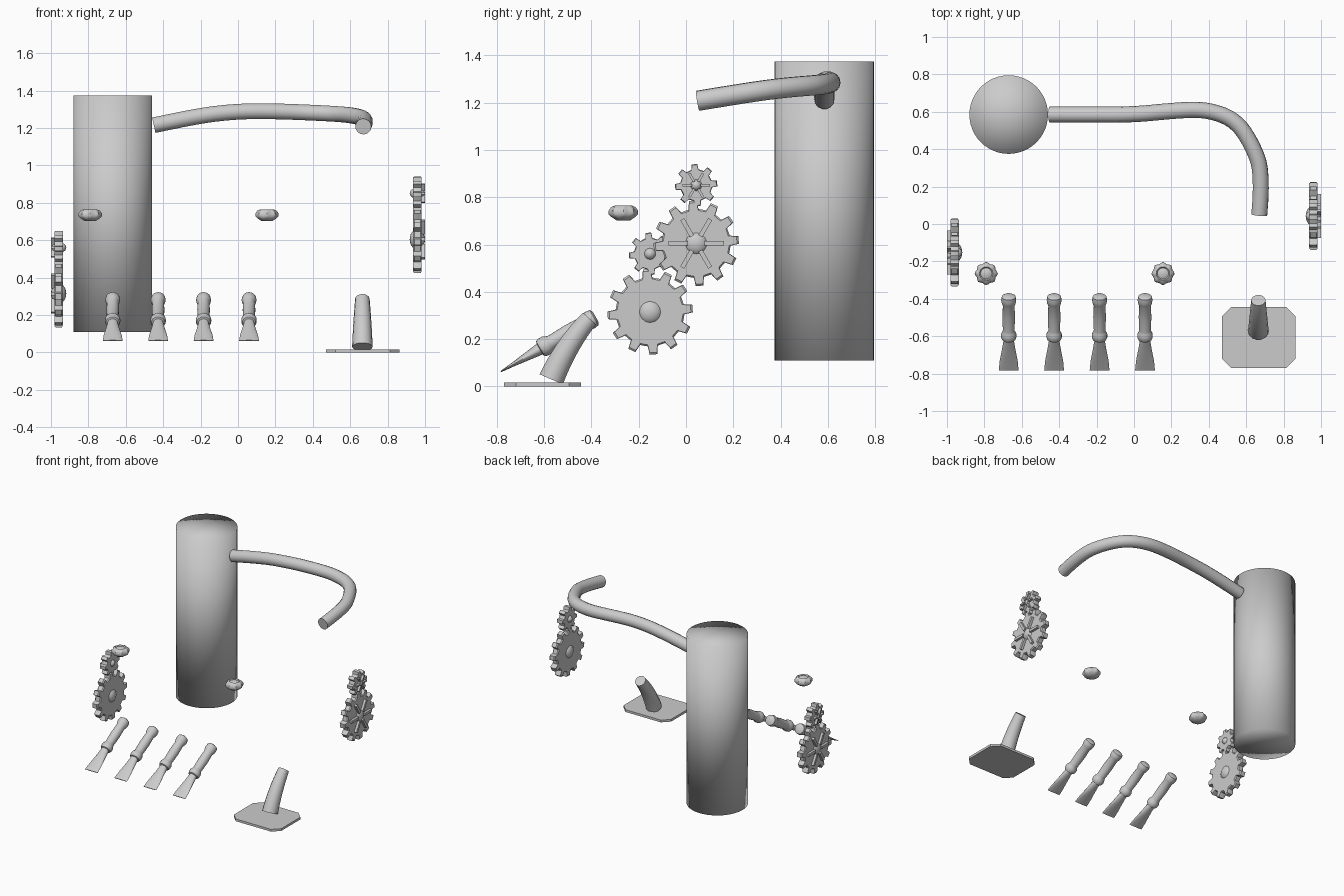
import bpy, bmesh, math
from math import sin, cos, pi
from mathutils import Vector, Matrix

cube = bpy.data.objects.get("Cube")
if cube:
    bpy.data.objects.remove(cube, do_unlink=True)

GREY = (0.6, 0.6, 0.6, 1.0)
grey = bpy.data.materials.new("plain_grey")
grey.use_nodes = True
grey.diffuse_color = GREY
grey.node_tree.nodes["Principled BSDF"].inputs["Base Color"].default_value = GREY


def finish(obj, angle=40):
    """Apply the material and shade smooth, keeping edges over the angle sharp."""
    obj.data.materials.clear()
    obj.data.materials.append(grey)
    bpy.ops.object.select_all(action='DESELECT')
    obj.select_set(True)
    bpy.context.view_layer.objects.active = obj
    if angle is None:
        bpy.ops.object.shade_smooth()
    else:
        bpy.ops.object.shade_smooth_by_angle(angle=math.radians(angle))
    return obj


def add_mesh(name, bm, angle=40):
    bmesh.ops.recalc_face_normals(bm, faces=bm.faces)
    mesh = bpy.data.meshes.new(name)
    bm.to_mesh(mesh)
    bm.free()
    obj = bpy.data.objects.new(name, mesh)
    bpy.context.collection.objects.link(obj)
    return finish(obj, angle)


def loft(name, rings, angle=40, fan=False):
    """Skin a list of closed rings and cap both ends."""
    bm = bmesh.new()
    loops = [[bm.verts.new(p) for p in ring] for ring in rings]
    n = len(loops[0])
    for a, b in zip(loops, loops[1:]):
        for i in range(n):
            j = (i + 1) % n
            bm.faces.new((a[i], a[j], b[j], b[i]))
    caps = [bm.faces.new(loops[0][::-1]), bm.faces.new(loops[-1])]
    if fan:
        bmesh.ops.poke(bm, faces=caps)
    return add_mesh(name, bm, angle)


def ring(centre, u, v, n):
    """Ellipse of n points with half axes u and v."""
    return [centre + u * cos(2 * pi * i / n) + v * sin(2 * pi * i / n) for i in range(n)]


def tube(name, points, radii, depth):
    """Smooth round tube following the points."""
    curve = bpy.data.curves.new(name, 'CURVE')
    curve.dimensions = '3D'
    curve.bevel_depth = depth
    curve.bevel_resolution = 5
    curve.use_fill_caps = True
    spline = curve.splines.new('NURBS')
    spline.points.add(len(points) - 1)
    for p, co, r in zip(spline.points, points, radii):
        p.co = (*co, 1)
        p.radius = r
    spline.order_u = 3
    spline.use_endpoint_u = True
    spline.resolution_u = 5
    obj = bpy.data.objects.new(name, curve)
    bpy.context.collection.objects.link(obj)
    bpy.ops.object.select_all(action='DESELECT')
    obj.select_set(True)
    bpy.context.view_layer.objects.active = obj
    bpy.ops.object.convert(target='MESH')
    return finish(bpy.context.view_layer.objects.active)


X, Y, Z = Vector((1, 0, 0)), Vector((0, 1, 0)), Vector((0, 0, 1))

# Tall body, softly shaded across its rims
body = Vector((-0.67, 0.585, 0))
loft("body_cylinder", [ring(body + Z * z, X * 0.21, Y * 0.21, 48) for z in (0.11, 1.375)],
     angle=None, fan=True)

# Curved arm, hooking forward at its end
arm = [(-0.45, 0.585, 1.215), (-0.22, 0.585, 1.265), (0, 0.585, 1.29), (0.2, 0.605, 1.29),
       (0.38, 0.615, 1.283), (0.54, 0.56, 1.275), (0.63, 0.43, 1.265),
       (0.69, 0.27, 1.245), (0.67, 0.05, 1.208)]
tube("curved_arm", arm, [1] * len(arm), 0.043)

# Base plate with clipped corners
bm = bmesh.new()
corners = []
for sx, sy, swap in ((1, 1, 0), (-1, 1, 1), (-1, -1, 0), (1, -1, 1)):
    pair = [(0.197, 0.113), (0.147, 0.163)]
    for px, py in (pair[::-1] if swap else pair):
        corners.append(Vector((0.667 + sx * px, -0.607 + sy * py, 0)))
bm.free()
loft("base_plate", [[c + Z * z for c in corners] for z in (0, 0.017)], angle=20)

# Bent, tapering post on the plate
tube("bent_post", [(0.665, -0.57, 0.03), (0.665, -0.505, 0.18), (0.665, -0.408, 0.287)],
     [1.0, 0.88, 0.7], 0.055)

# Four wide-tipped brushes: distance along the axis, half width, half thickness
BRUSH = [(0, 0.053, 0.003), (0.06, 0.048, 0.009), (0.13, 0.036, 0.018), (0.19, 0.027, 0.026),
         (0.193, 0.036, 0.036), (0.205, 0.041, 0.041), (0.225, 0.041, 0.041),
         (0.238, 0.034, 0.034), (0.25, 0.031, 0.031), (0.33, 0.034, 0.034),
         (0.4, 0.031, 0.031), (0.415, 0.037, 0.037), (0.435, 0.04, 0.04),
         (0.455, 0.037, 0.037), (0.463, 0.025, 0.025)]
axis = Vector((0, 0.865, 0.5)).normalized()
across = axis.cross(X)
for k in range(4):
    tip = Vector((-0.67 + k * 0.243, -0.783, 0.063))
    loft("brush_%d" % (k + 1),
         [ring(tip + axis * s, X * w, across * t, 20) for s, w, t in BRUSH])

# Two scalloped knobs: height, radius, scallop depth
KNOB = [(0.702, 0.028, 0), (0.718, 0.052, 0), (0.728, 0.058, 0.004), (0.744, 0.058, 0.004),
        (0.758, 0.048, 0.004), (0.765, 0.036, 0), (0.758, 0.03, 0), (0.765, 0.018, 0)]
for name, x in (("right_knob", -0.79), ("left_knob", 0.155)):
    rings = []
    for z, r, d in KNOB:
        rings.append([Vector((x + (r + d * cos(4 * t)) * cos(t / 2),
                              -0.265 + (r + d * cos(4 * t)) * sin(t / 2), z))
                      for t in (4 * pi * i / 32 for i in range(32))])
    loft(name, rings)


def gear(name, side, y, z, outer, root, teeth, hub, reach, bar):
    """Toothed wheel facing x, domed hub, six raised spokes on the outer face."""
    mid, half = side * 0.959, 0.023
    outline = []
    pitch = 2 * pi / teeth
    for i in range(teeth):
        for step, r in ((-0.28, root), (-0.17, outer), (0.17, outer), (0.28, root)):
            a = (i + step) * pitch + 0.08
            outline.append(Vector((0, r * cos(a), r * sin(a))))
    centre = Vector((mid, y, z))
    inset = 0.955
    loft(name, [[centre + p * s + X * dx for p in outline]
                for dx, s in ((-half, inset), (-half * 0.7, 1), (half * 0.7, 1), (half, inset))], 35)

    bm = bmesh.new()
    bmesh.ops.create_uvsphere(bm, u_segments=20, v_segments=12, radius=1,
                              matrix=Matrix.Translation(centre)
                              @ Matrix.Diagonal((0.041, hub, hub, 1)))
    add_mesh(name + "_hub", bm)

    bm = bmesh.new()
    for k in range(6):
        turn = Matrix.Rotation(k * pi / 3, 4, 'X')
        move = Matrix.Translation((side * 0.026, reach * 0.65, 0))
        bmesh.ops.create_cube(bm, size=1, matrix=Matrix.Translation(centre) @ turn @ move
                              @ Matrix.Diagonal((0.03, reach * 0.7, bar, 1)))
    add_mesh(name + "_spokes", bm, 30)


# Meshing pairs of gears on either side
for label, side, y, z in (("left", 1, 0.043, 0.605), ("right", -1, -0.152, 0.315)):
    gear(label + "_large_gear", side, y, z, 0.181, 0.146, 12, 0.054, 0.118, 0.019)
    gear(label + "_small_gear", side, y, z + 0.246, 0.09, 0.068, 8, 0.029, 0.058, 0.011)
